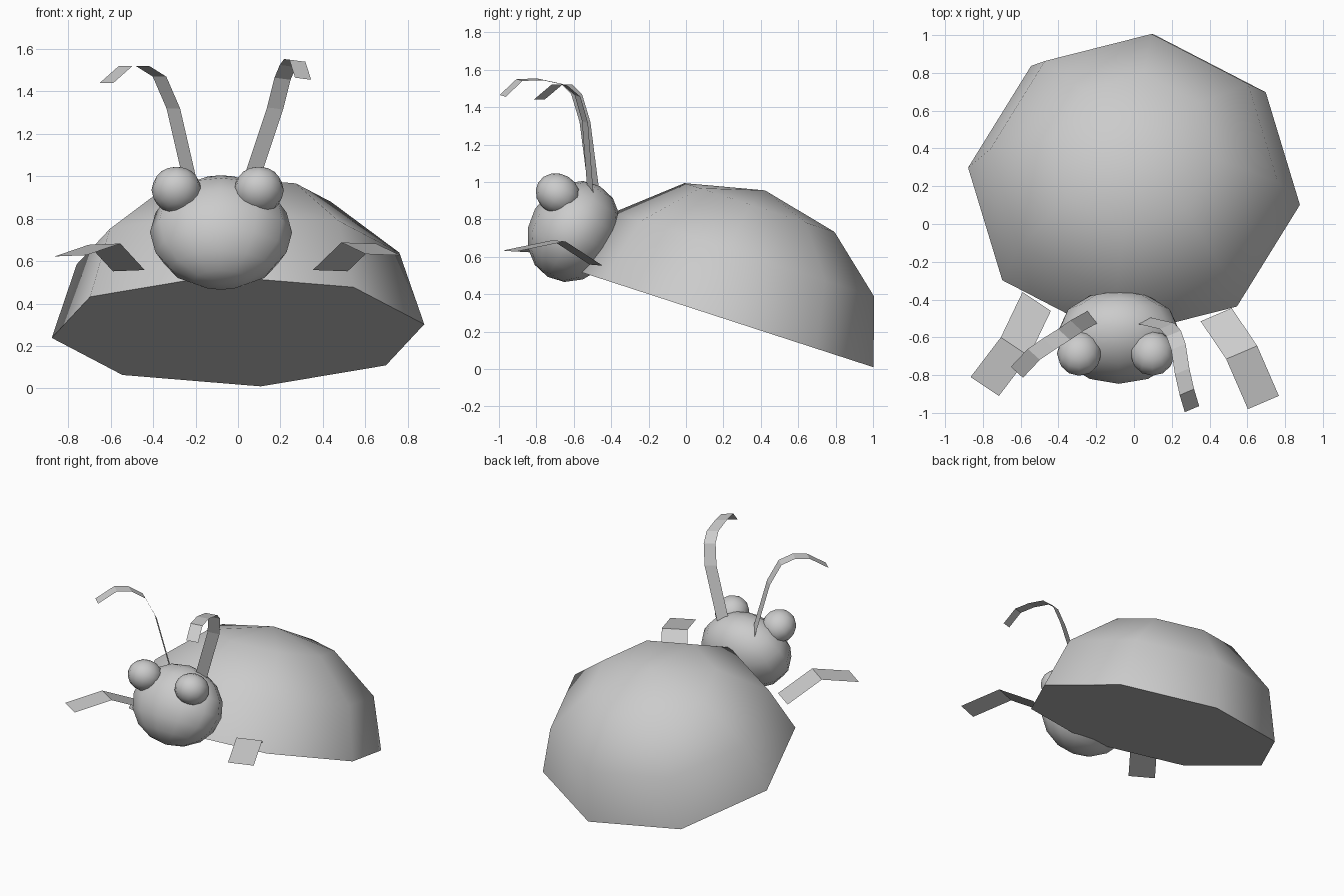
import bpy, bmesh, math
from mathutils import Matrix, Vector

if "Cube" in bpy.data.objects:
    bpy.data.objects.remove(bpy.data.objects["Cube"])


def finish(bm, name, angle=None):
    mesh = bpy.data.meshes.new(name)
    bmesh.ops.recalc_face_normals(bm, faces=bm.faces)
    bm.to_mesh(mesh)
    bm.free()
    ob = bpy.data.objects.new(name, mesh)
    bpy.context.collection.objects.link(ob)
    if angle:
        bpy.ops.object.select_all(action='DESELECT')
        ob.select_set(True)
        bpy.context.view_layer.objects.active = ob
        bpy.ops.object.shade_smooth_by_angle(angle=math.radians(angle))
    return ob


def ellipsoid(name, loc, radii, segs, rings, tilt=0, spin=0, half=False, angle=50):
    bm = bmesh.new()
    bmesh.ops.create_uvsphere(bm, u_segments=segs, v_segments=rings, radius=1)
    if half:
        low = [v for v in bm.verts if v.co.z < -0.01]
        bmesh.ops.delete(bm, geom=low, context='VERTS')
        bmesh.ops.holes_fill(bm, edges=[e for e in bm.edges if e.is_boundary], sides=0)
    m = (Matrix.Translation(loc) @ Matrix.Rotation(math.radians(tilt), 4, 'X')
         @ Matrix.Diagonal((*radii, 1)) @ Matrix.Rotation(math.radians(spin), 4, 'Z'))
    bm.transform(m)
    return finish(bm, name, angle)


def ribbon(name, path, half):
    # Flat strip following a centre line
    bm = bmesh.new()
    h = Vector(half)
    rows = [(bm.verts.new(Vector(p) - h), bm.verts.new(Vector(p) + h)) for p in path]
    for a, b in zip(rows, rows[1:]):
        bm.faces.new((a[0], a[1], b[1], b[0]))
    return finish(bm, name)


# Tilted half-dome body with flat underside
ellipsoid("body_shell", (0, 0.2, 0.27), (0.885, 0.85, 0.72), 8, 6,
          tilt=-18, spin=-7, half=True)

# Head and eyes
ellipsoid("head", (-0.08, -0.6, 0.735), (0.335, 0.24, 0.28), 12, 8, tilt=-30)
for side, x in (("left", -0.29), ("right", 0.098)):
    ellipsoid(side + "_eye", (x, -0.685, 0.935), (0.118, 0.122, 0.108), 12, 8, tilt=-30)

# Antennae
ribbon("left_antenna",
       [(-0.215, -0.49, 0.93), (-0.305, -0.54, 1.32), (-0.37, -0.585, 1.47),
        (-0.45, -0.635, 1.52), (-0.53, -0.69, 1.52), (-0.62, -0.785, 1.44)],
       (0.032, -0.029, 0))
ribbon("right_antenna",
       [(0.045, -0.51, 0.93), (0.175, -0.54, 1.32), (0.21, -0.58, 1.46),
        (0.235, -0.65, 1.52), (0.255, -0.78, 1.548), (0.28, -0.89, 1.545),
        (0.307, -0.98, 1.46)],
       (0.038, 0.016, -0.005))

# Front legs
ribbon("left_leg",
       [(-0.515, -0.41, 0.555), (-0.63, -0.65, 0.68), (-0.79, -0.86, 0.625)],
       (0.075, -0.05, 0.003))
ribbon("right_leg",
       [(0.435, -0.48, 0.555), (0.57, -0.68, 0.685), (0.685, -0.945, 0.63)],
       (0.082, 0.035, -0.003))
